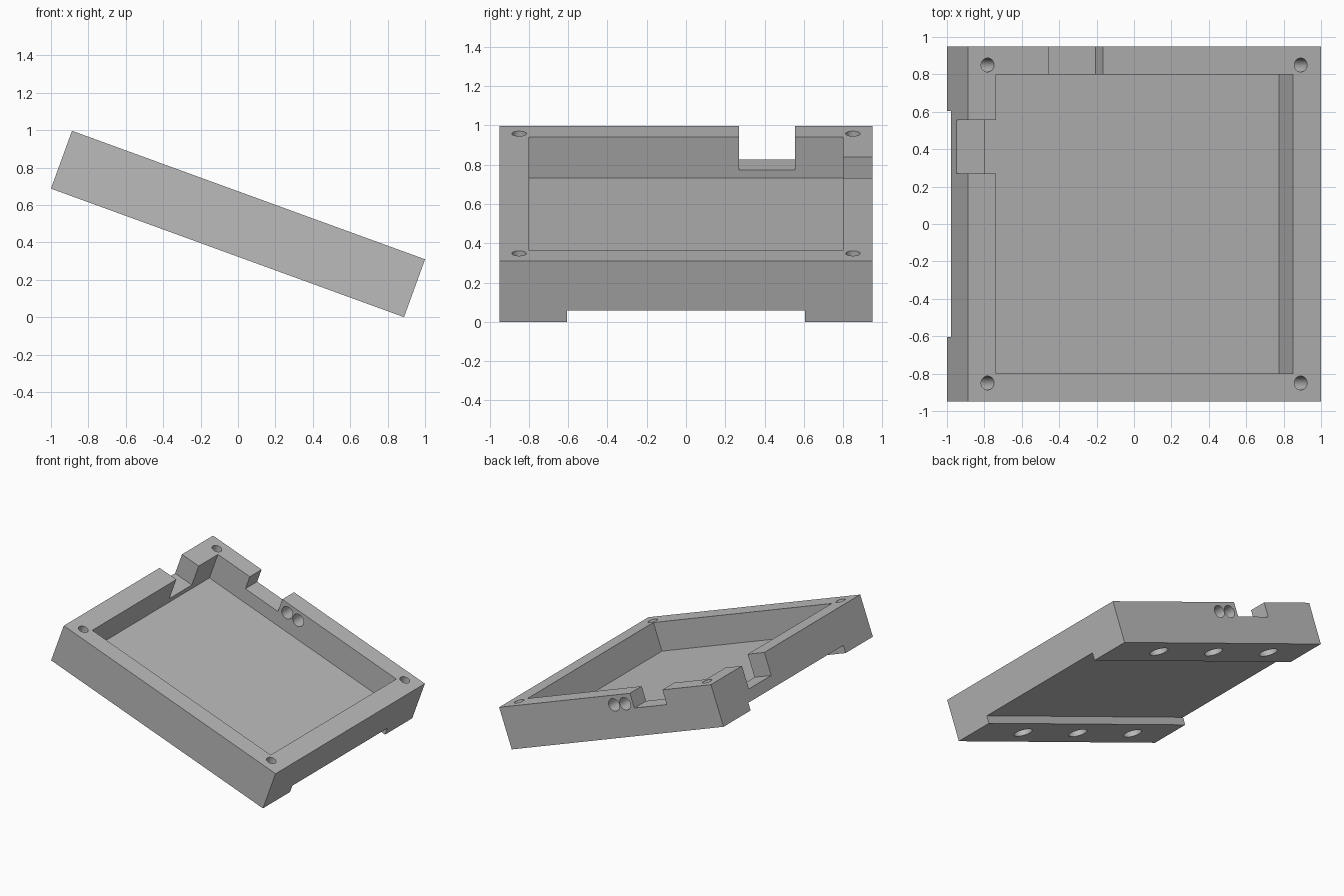
import bpy, math
from mathutils import Matrix

if "Cube" in bpy.data.objects:
    bpy.data.objects.remove(bpy.data.objects["Cube"], do_unlink=True)

LENGTH, WIDTH, THICK = 2.009, 1.9, 0.329
L, W, T = LENGTH / 2, WIDTH / 2, THICK / 2
TILT = math.radians(20)
POCKET_X, POCKET_Y = 0.846, 0.8

grey = bpy.data.materials.new("plain grey")
grey.use_nodes = True
colour = (0.5, 0.5, 0.5, 1)
grey.diffuse_color = colour
grey.node_tree.nodes["Principled BSDF"].inputs["Base Color"].default_value = colour


def box(name, x, y, z):
    """Box from (low, high) pairs along each axis."""
    bpy.ops.mesh.primitive_cube_add(size=1)
    ob = bpy.context.object
    ob.name = name
    size = [b - a for a, b in (x, y, z)]
    mid = [(a + b) / 2 for a, b in (x, y, z)]
    ob.data.transform(Matrix.Translation(mid) @ Matrix.Diagonal((*size, 1)))
    return ob


def rod(name, centre, radius, depth, along_y=False):
    bpy.ops.mesh.primitive_cylinder_add(vertices=40, radius=radius, depth=depth)
    ob = bpy.context.object
    ob.name = name
    turn = Matrix.Rotation(math.pi / 2, 4, "X") if along_y else Matrix()
    ob.data.transform(Matrix.Translation(centre) @ turn)
    return ob


# Solid slab, built level and tilted at the end
tray = box("tray", (-L, L), (-W, W), (-T, T))
tray.data.materials.append(grey)

# Pocket, underside channel and the two wall notches
cutters = [
    box("pocket_cutter", (-POCKET_X, POCKET_X), (-POCKET_Y, POCKET_Y), (T - 0.2235, 1)),
    box("channel_cutter", (-2, 2), (-0.605, 0.605), (-1, -T + 0.06)),
    box("side_notch_cutter", (-2, -0.7), (0.27, 0.555), (T - 0.18, 1)),
    box("back_notch_cutter", (-0.544, -0.236), (0.7, 2), (T - 0.115, 1)),
]
# Cable holes through the back wall
for x in (-0.162, -0.058):
    cutters.append(rod("cable_hole_cutter", (x, 0.9, T - 0.075), 0.049, 0.4, True))
for side in (-1, 1):
    # Screw holes in the rim corners
    for x in (-0.893, 0.889):
        cutters.append(rod("screw_hole_cutter", (x, side * 0.85, T), 0.037, 0.44))
    # Shallow round recesses under the feet
    for x in (-0.62, -0.06, 0.5):
        cutters.append(rod("foot_recess_cutter", (x, side * 0.778, -T), 0.07, 0.14))

# Cut everything out of the slab
bpy.context.view_layer.objects.active = tray
for cutter in cutters:
    cutter.hide_render = True
    mod = tray.modifiers.new("cut", "BOOLEAN")
    mod.operation = "DIFFERENCE"
    mod.solver = "EXACT"
    mod.object = cutter
    bpy.ops.object.modifier_apply(modifier=mod.name)
    bpy.data.objects.remove(cutter, do_unlink=True)

# Smooth the holes, keep the corners crisp
bpy.ops.object.select_all(action="DESELECT")
tray.select_set(True)
bpy.ops.object.shade_smooth_by_angle(angle=math.radians(30))

# Tilt, with the low edge resting on the ground
tray.rotation_euler.y = TILT
tray.location.z = L * math.sin(TILT) + T * math.cos(TILT)
